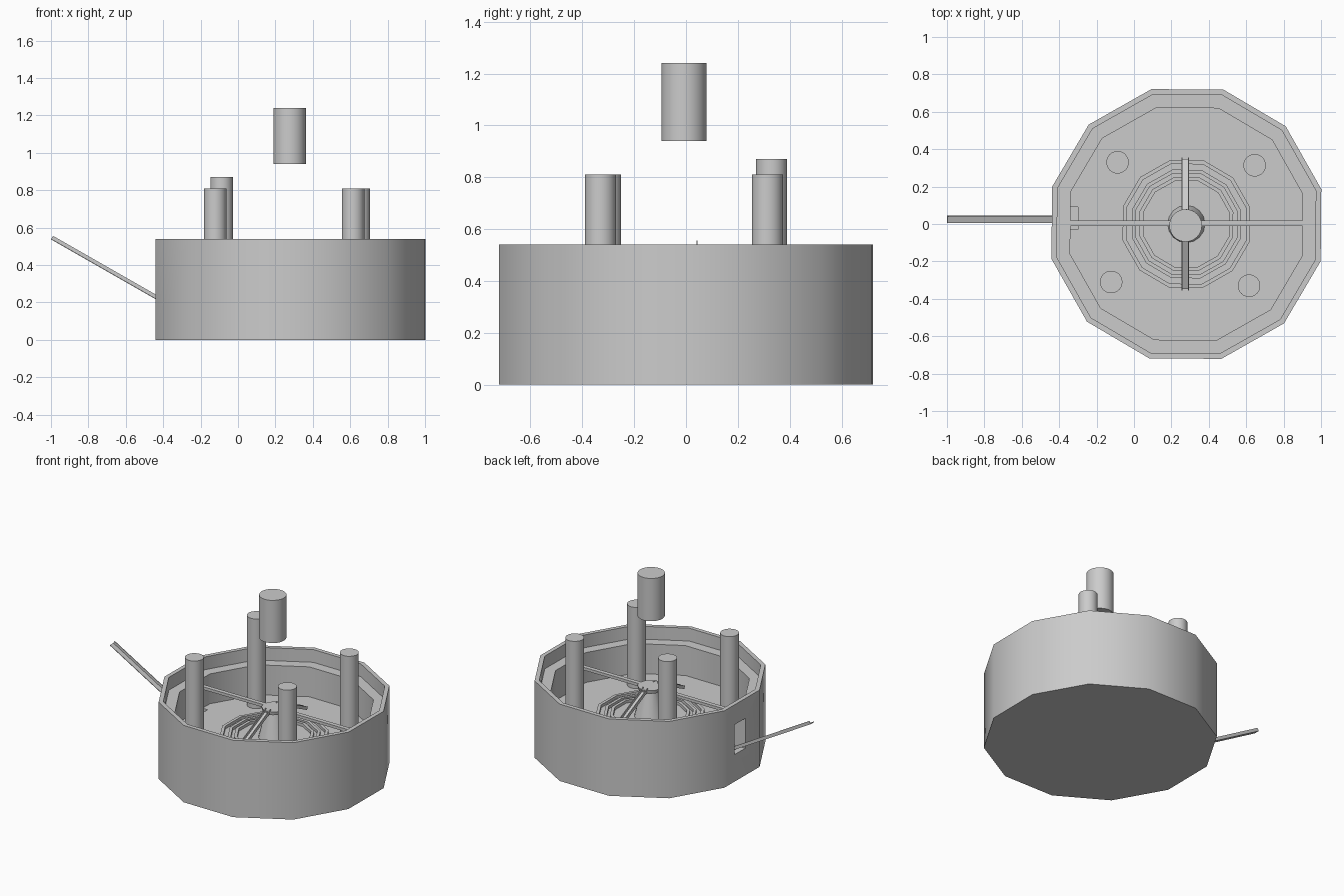
import bpy, math
from mathutils import Vector, Matrix

if "Cube" in bpy.data.objects:
    bpy.data.objects.remove(bpy.data.objects["Cube"])

CX, CY = 0.28, 0.0
FLOOR = 0.24
DECK = 0.45


def make(name, verts, faces, angle=35):
    me = bpy.data.meshes.new(name)
    me.from_pydata(verts, [], faces)
    ob = bpy.data.objects.new(name, me)
    bpy.context.collection.objects.link(ob)
    bpy.ops.object.select_all(action='DESELECT')
    ob.select_set(True)
    bpy.context.view_layer.objects.active = ob
    if angle:
        bpy.ops.object.shade_smooth_by_angle(angle=math.radians(angle))
    return ob


def lathe(name, profile, x, y, n, start=0.0):
    """Spin an (r, z) profile from bottom to top; both ends are capped."""
    verts, faces = [], []
    for r, z in profile:
        for i in range(n):
            a = start + 2 * math.pi * i / n
            verts.append((x + r * math.cos(a), y + r * math.sin(a), z))
    for k in range(len(profile) - 1):
        for i in range(n):
            j = (i + 1) % n
            faces.append((k*n + i, k*n + j, (k+1)*n + j, (k+1)*n + i))
    faces.append(tuple(reversed(range(n))))
    faces.append(tuple(range((len(profile) - 1) * n, len(profile) * n)))
    return make(name, verts, faces)


def box(name, lo, hi):
    v = [(x, y, z) for z in (lo[2], hi[2]) for y in (lo[1], hi[1]) for x in (lo[0], hi[0])]
    f = [(0, 2, 3, 1), (4, 5, 7, 6), (0, 1, 5, 4), (2, 6, 7, 3), (0, 4, 6, 2), (1, 3, 7, 5)]
    return make(name, v, f, 0)


def channel(name, section, a, b):
    """Extrude a (side, up) section from a to b."""
    a, b = Vector(a), Vector(b)
    d = (b - a).normalized()
    side = d.cross(Vector((0, 0, 1))).normalized()
    up = side.cross(d)
    n = len(section)
    v = [p + side * s + up * u for p in (a, b) for s, u in section]
    f = [(i, (i+1) % n, (i+1) % n + n, i + n) for i in range(n)]
    f += [tuple(reversed(range(n))), tuple(range(n, 2*n))]
    return make(name, v, f, 0)


# twelve-sided basin with a ledge and low ridged rings on the floor
profile = [(0.745, 0), (0.745, 0.54), (0.715, 0.54), (0.715, DECK),
           (0.642, DECK), (0.642, FLOOR)]
for outer, inner in ((0.352, 0.331), (0.30, 0.28), (0.259, 0.238)):
    profile += [(outer, FLOOR), (outer, FLOOR + 0.02), (inner, FLOOR + 0.02), (inner, FLOOR)]
basin = lathe("basin", profile, CX, CY, 12, math.radians(14.5))

# opening in the left wall for the chute
cutter = box("opening_cutter", (-0.6, -0.03, 0.19), (-0.3, 0.09, 0.40))
cutter.hide_render = True
cutter.hide_viewport = True
mod = basin.modifiers.new("opening", 'BOOLEAN')
mod.operation = 'DIFFERENCE'
mod.solver = 'EXACT'
mod.object = cutter
bpy.context.view_layer.objects.active = basin
basin.select_set(True)
bpy.context.view_layer.update()
bpy.ops.object.modifier_apply(modifier=mod.name)
bpy.data.objects.remove(cutter, do_unlink=True)

# level cross arms, hub and centre column
box("cross_arm", (-0.36, -0.012, DECK - 0.02), (0.91, 0.018, DECK))
lathe("hub", [(0.075, DECK - 0.025), (0.08, DECK)], CX, CY, 12)
lathe("centre_column", [(0.1, FLOOR), (0.055, DECK - 0.02)], CX, CY, 16)

# sloping gutters from the hub to front and back
w, h, t = 0.02, 0.022, 0.005
gutter = [(-w, 0), (w, 0), (w, h), (w - t, h), (w - t, t),
          (-w + t, t), (-w + t, h), (-w, h)]
for name, s in (("front_gutter", -1), ("back_gutter", 1)):
    channel(name, gutter, (CX - 0.005, s * 0.05, DECK - 0.01), (CX - 0.005, s * 0.345, 0.30))

# angled feed chute with one raised edge
chute = [(-0.02, 0), (0.02, 0), (0.02, 0.004), (-0.016, 0.004),
         (-0.016, 0.022), (-0.02, 0.022)]
channel("feed_chute", chute, (-1.0, 0.025, 0.537), (-0.41, 0.025, 0.20))

# four pillars, one taller
pillars = {"back_left": (-0.088, 0.33, 0.87), "back_right": (0.645, 0.314, 0.81),
           "front_left": (-0.122, -0.31, 0.81), "front_right": (0.615, -0.33, 0.81)}
for name, (x, y, top) in pillars.items():
    lathe(name + "_pillar", [(0.06, FLOOR), (0.06, top)], x, y, 32)

# cylinder hanging above the hub
lathe("upper_cylinder", [(0.087, 0.94), (0.087, 1.24)], 0.276, -0.008, 32)
